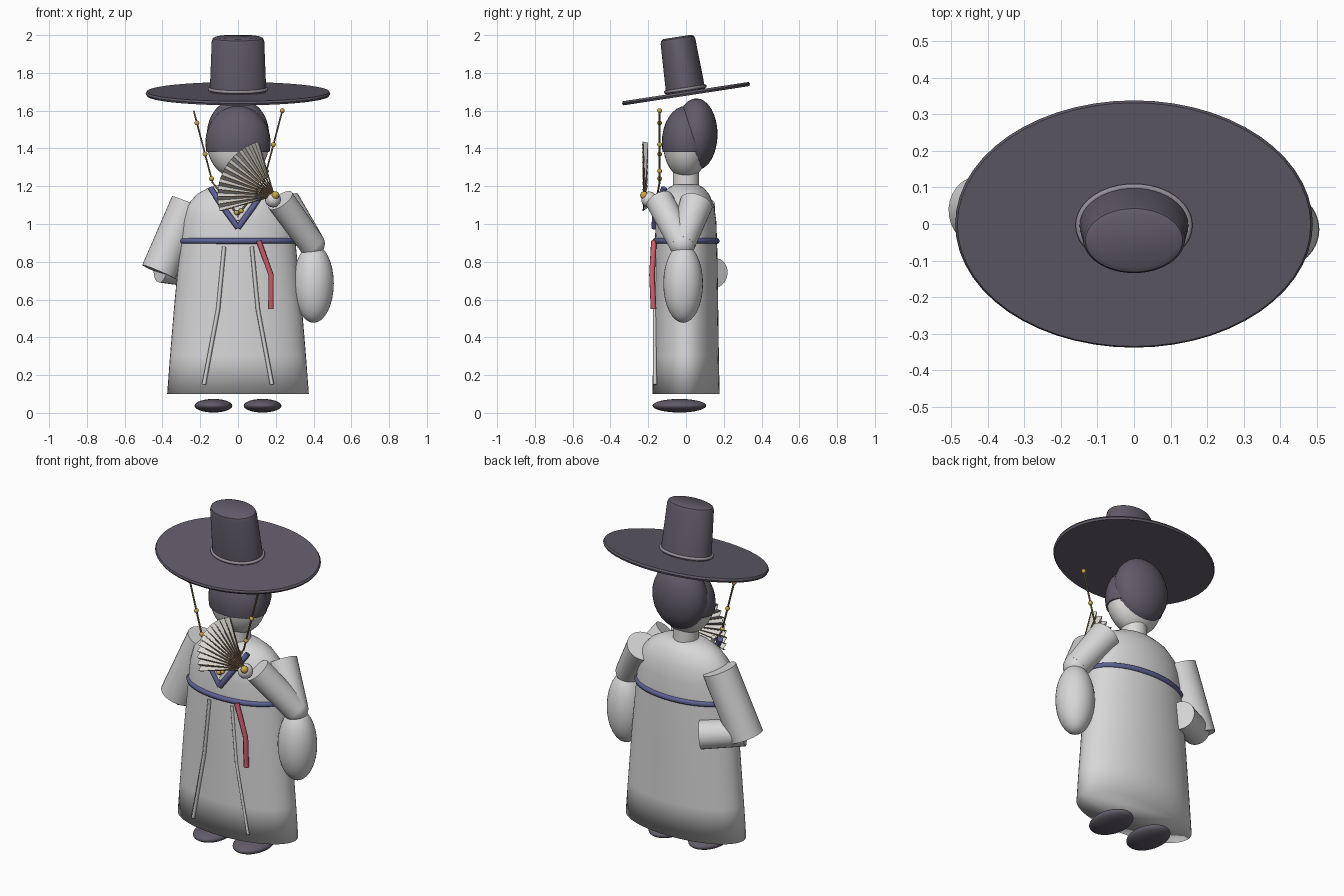
import bpy, bmesh
from math import sin, cos, pi, radians
from mathutils import Vector, Matrix

cube = bpy.data.objects.get("Cube")
if cube:
    bpy.data.objects.remove(cube, do_unlink=True)


def material(name, rgb):
    m = bpy.data.materials.new(name)
    m.use_nodes = True
    m.diffuse_color = (*rgb, 1)
    m.node_tree.nodes["Principled BSDF"].inputs["Base Color"].default_value = (*rgb, 1)
    return m


CLOTH = material("pale cloth", (0.68, 0.68, 0.69))
SKIN = material("pale skin", (0.72, 0.71, 0.70))
DARK = material("dark horsehair", (0.12, 0.105, 0.14))
BAND = material("hat band grey", (0.30, 0.27, 0.31))
BLUE = material("indigo trim", (0.11, 0.12, 0.29))
RED = material("rose ribbon", (0.62, 0.11, 0.15))
GOLD = material("gold", (0.62, 0.40, 0.06))
BROWN = material("brown wood", (0.20, 0.13, 0.07))
PAPER = material("fan paper", (0.70, 0.68, 0.63))


def finish(name, bm, mat, angle=40):
    """Turn a bmesh into a shaded object; angle 0 keeps it faceted, 180 is fully smooth."""
    bmesh.ops.recalc_face_normals(bm, faces=bm.faces)
    mesh = bpy.data.meshes.new(name)
    bm.to_mesh(mesh)
    bm.free()
    mesh.materials.append(mat)
    obj = bpy.data.objects.new(name, mesh)
    bpy.context.collection.objects.link(obj)
    if angle == 180:
        for p in mesh.polygons:
            p.use_smooth = True
    elif angle:
        bpy.ops.object.select_all(action='DESELECT')
        obj.select_set(True)
        bpy.context.view_layer.objects.active = obj
        bpy.ops.object.shade_smooth_by_angle(angle=radians(angle))
    return obj


def loft(name, rings, mat, angle=40, sides=48, matrix=None):
    """Elliptical rings (z, rx, ry) skinned and capped."""
    bm = bmesh.new()
    loops = [[bm.verts.new((rx * cos(2 * pi * i / sides), ry * sin(2 * pi * i / sides), z))
              for i in range(sides)] for z, rx, ry in rings]
    for a, b in zip(loops, loops[1:]):
        for i in range(sides):
            j = (i + 1) % sides
            bm.faces.new((a[i], a[j], b[j], b[i]))
    bm.faces.new(loops[0])
    bm.faces.new(loops[-1])
    if matrix:
        bm.transform(matrix)
    return finish(name, bm, mat, angle)


def ellipsoid(name, centre, size, mat, cut=None, segs=32):
    """Scaled sphere; with cut, only the part above that height is kept."""
    bm = bmesh.new()
    bmesh.ops.create_uvsphere(bm, u_segments=segs, v_segments=segs // 2, radius=1)
    bm.transform(Matrix.Translation(centre) @ Matrix.Diagonal((*size, 1)))
    if cut:
        bmesh.ops.bisect_plane(bm, geom=bm.verts[:] + bm.edges[:] + bm.faces[:],
                               plane_co=(0, 0, cut), plane_no=(0, 0, 1), clear_inner=True)
        bmesh.ops.holes_fill(bm, edges=[e for e in bm.edges if e.is_boundary])
    return finish(name, bm, mat, 60)


def limb(name, start, end, r1, r2, mat, sides=28):
    """Tapered cylinder between two points."""
    a, b = Vector(start), Vector(end)
    d = b - a
    m = Matrix.Translation(a) @ d.to_track_quat('Z', 'Y').to_matrix().to_4x4()
    return loft(name, [(0, r1, r1), (d.length, r2, r2)], mat, 40, sides, m)


def tube(name, points, radius, mat, closed=False, res=2):
    """Round cord along a path."""
    cu = bpy.data.curves.new(name, 'CURVE')
    cu.dimensions = '3D'
    cu.bevel_depth = radius
    cu.bevel_resolution = res
    cu.use_fill_caps = True
    sp = cu.splines.new('POLY')
    sp.points.add(len(points) - 1)
    for p, co in zip(sp.points, points):
        p.co = (*co, 1)
    sp.use_cyclic_u = closed
    cu.materials.append(mat)
    obj = bpy.data.objects.new(name, cu)
    bpy.context.collection.objects.link(obj)
    return obj


def oval(rx, ry, z, n=48):
    return [(rx * cos(2 * pi * i / n), ry * sin(2 * pi * i / n), z) for i in range(n)]


# Robe, belt and neck
loft("robe", [(0.1, 0.375, 0.178), (0.3, 0.36, 0.174), (0.6, 0.335, 0.17), (0.9, 0.305, 0.165),
              (1.02, 0.293, 0.16), (1.1, 0.27, 0.148), (1.16, 0.215, 0.122),
              (1.195, 0.15, 0.09), (1.21, 0.09, 0.06)], CLOTH, 180)
tube("belt", oval(0.298, 0.162, 0.91), 0.016, BLUE, True)
limb("neck", (0, 0, 1.15), (0, 0, 1.3), 0.07, 0.07, SKIN)

# Head, headband and hair
ellipsoid("head", (0, 0, 1.43), (0.165, 0.122, 0.19), SKIN)
ellipsoid("headband", (0, 0, 1.43), (0.173, 0.128, 0.195), DARK, cut=1.38)
ellipsoid("hair", (0, 0.055, 1.475), (0.165, 0.112, 0.19), DARK)

# Tilted hat
tilt = Matrix.Translation((0, 0, 1.69)) @ Matrix.Rotation(radians(8.7), 4, 'X')
loft("hat_brim", [(-0.011, 0.483, 0.337), (0, 0.489, 0.342), (0.011, 0.483, 0.337)],
     DARK, 30, 56, tilt)
loft("hat_crown", [(0, 0.15, 0.105), (0.28, 0.139, 0.093), (0.296, 0.133, 0.088),
                   (0.304, 0.118, 0.075)], DARK, 40, 48, tilt)
tube("hat_ring", oval(0.151, 0.106, 0.024), 0.009, BAND, True).matrix_world = tilt

# Shoes, collar, seams
for side, s in (("left", 1), ("right", -1)):
    ellipsoid(side + "_shoe", (s * 0.13, -0.035, 0.038), (0.1, 0.142, 0.036), DARK)
    tube(side + "_collar", [(s * 0.145, -0.115, 1.19), (s * 0.08, -0.16, 1.09),
                            (0, -0.168, 0.98)], 0.016, BLUE)
    tube(side + "_inner_collar", [(s * 0.1, -0.115, 1.19), (s * 0.06, -0.15, 1.1),
                                  (0, -0.165, 1.02)], 0.012, CLOTH)
    tube(side + "_seam", [(s * 0.073, -0.162, 0.88), (s * 0.105, -0.165, 0.55),
                          (s * 0.18, -0.164, 0.15)], 0.011, CLOTH, res=0)

# Ribbon hanging from the belt
tube("ribbon", [(0.11, -0.17, 0.91), (0.175, -0.18, 0.73), (0.175, -0.172, 0.55)], 0.015, RED, res=1)

# Raised left arm with hanging sleeve
elbow = (0.39, -0.02, 0.895)
limb("left_upper_sleeve", (0.245, 0.055, 1.11), elbow, 0.088, 0.07, CLOTH)
limb("left_fore_sleeve", elbow, (0.225, -0.14, 1.125), 0.07, 0.075, CLOTH)
ellipsoid("left_elbow", elbow, (0.07, 0.07, 0.07), CLOTH)
ellipsoid("left_hanging_sleeve", (0.4, -0.015, 0.685), (0.107, 0.105, 0.208), CLOTH)
ellipsoid("left_hand", (0.185, -0.195, 1.13), (0.042, 0.042, 0.042), SKIN, segs=20)

# Right arm folded behind the back
limb("right_upper_sleeve", (-0.262, 0.06, 1.11), (-0.418, 0.035, 0.745), 0.095, 0.097, CLOTH)
limb("right_fore_sleeve", (-0.41, 0.035, 0.765), (-0.2, 0.15, 0.74), 0.075, 0.08, CLOTH)

# Beaded hat strings
for side, s, beads in (("left", 1, (1.6, 1.42, 1.28, 1.07)), ("right", -1, (1.535, 1.37, 1.24, 1.06))):
    def string_at(z):
        if z > 1.22:
            return (s * (0.135 + (z - 1.22) * 0.262), -0.14, z)
        return (s * 0.135 * (z - 1.05) / 0.17, -0.14 - (1.22 - z) * 0.18, z)
    tube(side + "_string", [string_at(z) for z in (1.6, 1.4, 1.22, 1.05)], 0.005, BROWN, res=1)
    for n, z in enumerate(beads):
        ellipsoid(f"{side}_bead_{n + 1}", string_at(z), (0.013, 0.013, 0.013), GOLD, segs=12)

# Folding fan: pleated paper, ribs and pivot
pivot = Vector((0.19, -0.215, 1.15))
pleats = 24


def fan_point(i, r, depth):
    a = radians(106 + 90 * i / pleats)
    return pivot + Vector((r * cos(a), depth * (1 if i % 2 else -1), r * sin(a)))


bm = bmesh.new()
rows = [(bm.verts.new(fan_point(i, 0.1, 0.005)), bm.verts.new(fan_point(i, 0.298, 0.014)))
        for i in range(pleats + 1)]
for a, b in zip(rows, rows[1:]):
    bm.faces.new((a[0], b[0], b[1], a[1]))
paper = finish("fan_paper", bm, PAPER, 0)
paper.modifiers.new("thickness", 'SOLIDIFY').thickness = 0.003
for i in range(0, pleats + 1, 2):
    limb(f"fan_rib_{i // 2 + 1}", fan_point(i, 0, 0.002), fan_point(i, 0.29, 0.012),
         0.005, 0.003, BROWN, 6)
ellipsoid("fan_pivot", (0.198, -0.222, 1.152), (0.021, 0.021, 0.021), GOLD, segs=16)
